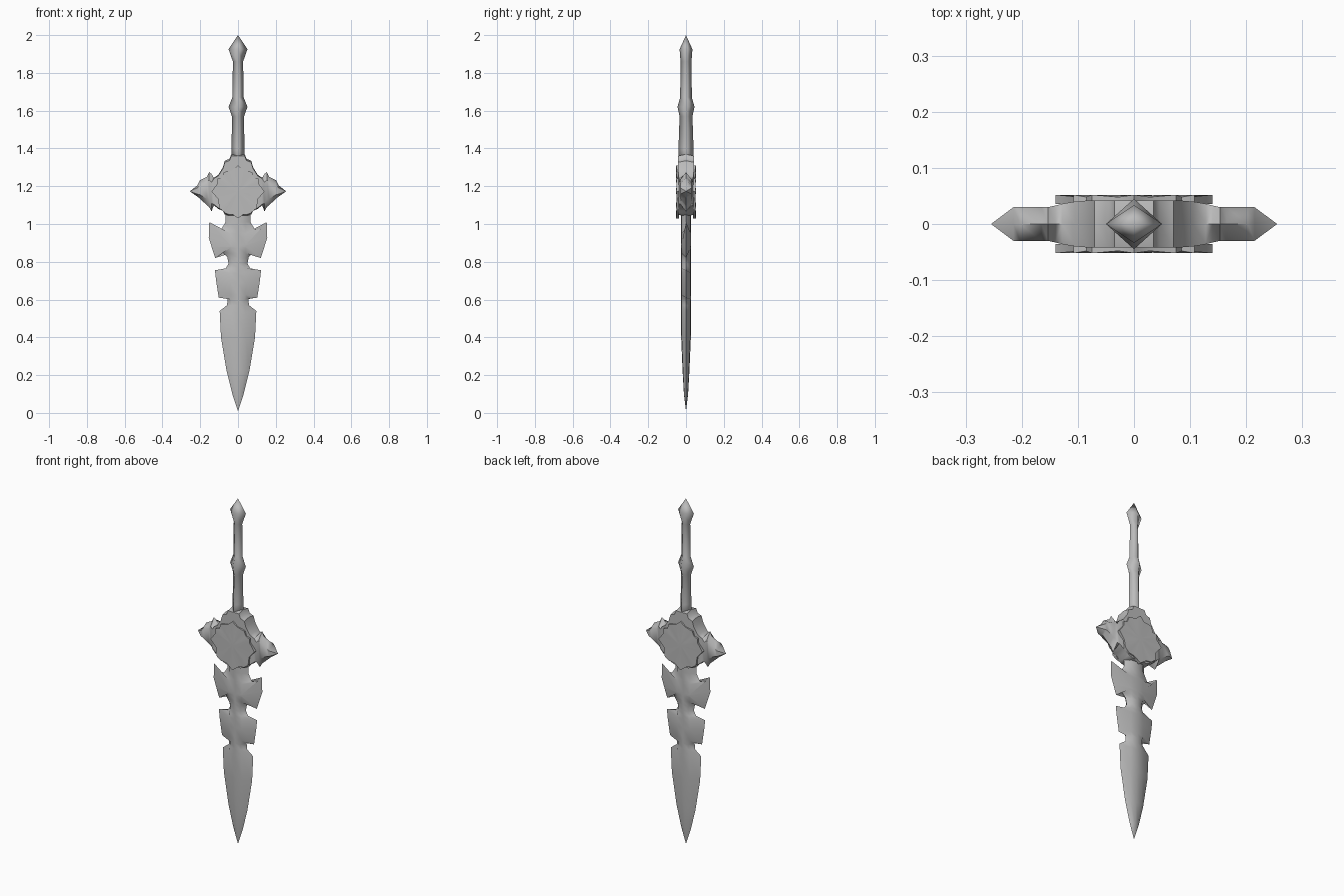
import bpy, bmesh, math

cube = bpy.data.objects.get("Cube")
if cube:
    bpy.data.objects.remove(cube, do_unlink=True)

steel = bpy.data.materials.new("grey steel")
steel.use_nodes = True
GREY = (0.5, 0.5, 0.5, 1)
steel.diffuse_color = GREY
steel.node_tree.nodes["Principled BSDF"].inputs["Base Color"].default_value = GREY


def loft(name, rings, angle):
    """Skin closed rings of equal length and cap both ends."""
    bm = bmesh.new()
    rows = [[bm.verts.new(p) for p in ring] for ring in rings]
    n = len(rows[0])
    for a, b in zip(rows, rows[1:]):
        for i in range(n):
            j = (i + 1) % n
            bm.faces.new((a[i], a[j], b[j], b[i]))
    bm.faces.new(rows[0])
    bm.faces.new(rows[-1])
    bmesh.ops.remove_doubles(bm, verts=bm.verts, dist=0.0005)
    bmesh.ops.recalc_face_normals(bm, faces=bm.faces)
    mesh = bpy.data.meshes.new(name)
    bm.to_mesh(mesh)
    bm.free()
    mesh.materials.append(steel)
    obj = bpy.data.objects.new(name, mesh)
    bpy.context.collection.objects.link(obj)
    bpy.ops.object.select_all(action='DESELECT')
    obj.select_set(True)
    bpy.context.view_layer.objects.active = obj
    bpy.ops.object.shade_smooth_by_angle(angle=math.radians(angle))
    return obj


# Blade: cutting edge half width, edge height, matching spine height
blade_rows = [
    (0, .01, .01), (.03, .1, .1), (.06, .22, .22), (.09, .4, .4),
    (.097, .54, .53), (.058, .57, .57), (.055, .605, .6), (.102, .61, .625),
    (.116, .7, .69), (.122, .755, .74), (.065, .765, .765), (.05, .79, .79),
    (.057, .825, .82), (.08, .85, .845), (.12, .82, .875), (.14, .88, .88),
    (.155, .925, .884), (.152, 1.01, .888), (.12, .975, .95),
    (.09, .97, .965), (.066, 1.01, 1.01), (.066, 1.1, 1.1)]


def blade_ring(x, edge, spine):
    t = .024 * min(1, (spine / .45) ** .6) if x else 0
    ix, ridge = min(.04, x * .6), t * 1.15
    return [(x, 0, edge), (ix, -t, spine), (0, -ridge, spine), (-ix, -t, spine),
            (-x, 0, edge), (-ix, t, spine), (0, ridge, spine), (ix, t, spine)]


loft("blade", [blade_ring(*r) for r in blade_rows], 60)

# Guard body with pointed wings: x, top, bottom, half depth
guard_rows = [
    (0, 1.37, 1.04, .042), (.035, 1.37, 1.04, .042), (.045, 1.345, 1.04, .042),
    (.07, 1.335, 1.05, .042), (.08, 1.3, 1.07, .042), (.105, 1.26, 1.08, .04),
    (.128, 1.245, 1.1, .036), (.14, 1.265, 1.065, .033), (.153, 1.275, 1.09, .03),
    (.165, 1.25, 1.1, .03), (.203, 1.23, 1.135, .03), (.215, 1.205, 1.145, .03),
    (.255, 1.173, 1.173, 0)]


def guard_ring(x, top, bottom, y):
    inset = (top - bottom) * (.22 if abs(x) > .13 else .03)
    hi, lo = top - inset, bottom + inset
    return [(x, 0, top), (x, -y, hi), (x, -y, lo),
            (x, 0, bottom), (x, y, lo), (x, y, hi)]


mirrored = [(-x, *rest) for x, *rest in guard_rows[:0:-1]]
loft("guard", [guard_ring(*r) for r in mirrored + guard_rows], 50)

# Star shaped shields on both faces of the guard: x, z, relief
star = [(0, 1.31, .052), (.028, 1.285, .048), (.075, 1.275, .052),
        (.085, 1.245, .048), (.108, 1.24, .052), (.108, 1.215, .049),
        (.14, 1.172, .052), (.104, 1.13, .048), (.1, 1.085, .052),
        (.075, 1.065, .05), (.04, 1.06, .049)]
outline = star + [(0, 1.03, .052)] + [(-x, z, y) for x, z, y in star[:0:-1]]
for side, label in ((-1, "front_shield"), (1, "back_shield")):
    loft(label, [[(x, side * .036, z) for x, z, y in outline],
                 [(x, side * y, z) for x, z, y in outline],
                 [(x * .3, side * .051, 1.175 + (z - 1.175) * .3) for x, z, y in outline],
                 [(0, side * .052, 1.175)] * len(outline)], 50)

# Grip with a diamond section, a middle knot and a pointed pommel
grip_rows = [(.034, .042, 1.3), (.034, .04, 1.4), (.032, .034, 1.57),
             (.05, .045, 1.62), (.03, .031, 1.67), (.027, .029, 1.86),
             (.05, .034, 1.925), (0, 0, 2)]
loft("grip", [[(x, 0, z), (0, -y, z), (-x, 0, z), (0, y, z)]
              for x, y, z in grip_rows], 110)
